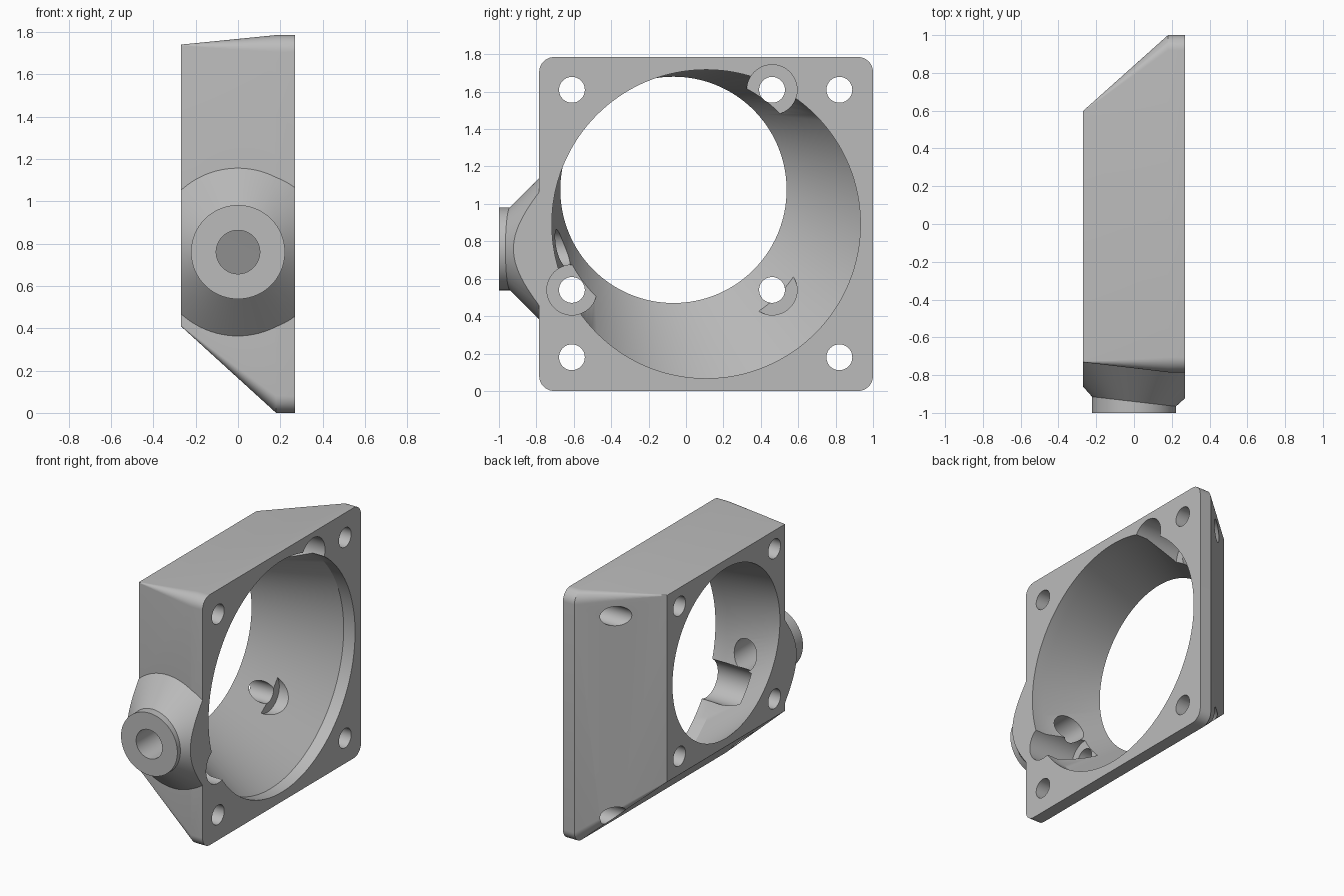
import bpy
import bmesh
from math import cos, sin, pi, radians

cube = bpy.data.objects.get("Cube")
if cube:
    bpy.data.objects.remove(cube, do_unlink=True)

X_BACK, X_STEP, X_FACE = -0.27, 0.18, 0.27   # small end, flange start, flange face
BIG, SMALL = (0.1075, 0.8925), (-0.067, 1.075)  # (y, z) centres of both ends
SHEAR = -0.115                                # boss follows the tilted front wall

grey = bpy.data.materials.new("light grey")
grey.use_nodes = True
grey.diffuse_color = (0.5, 0.5, 0.5, 1)
grey.node_tree.nodes["Principled BSDF"].inputs["Base Color"].default_value = grey.diffuse_color


def loft(name, rings):
    """Closed solid through rings that have equal point counts."""
    bm = bmesh.new()
    loops = [[bm.verts.new(p) for p in ring] for ring in rings]
    n = len(loops[0])
    for a, b in zip(loops, loops[1:]):
        for i in range(n):
            j = (i + 1) % n
            bm.faces.new((a[i], a[j], b[j], b[i]))
    bm.faces.new(loops[0])
    bm.faces.new(loops[-1])
    bmesh.ops.recalc_face_normals(bm, faces=bm.faces[:])
    mesh = bpy.data.meshes.new(name)
    bm.to_mesh(mesh)
    bm.free()
    mesh.materials.append(grey)
    obj = bpy.data.objects.new(name, mesh)
    bpy.context.collection.objects.link(obj)
    return obj


def circle(x, centre, r, n=96):
    return [(x, centre[0] + r * cos(2 * pi * i / n), centre[1] + r * sin(2 * pi * i / n))
            for i in range(n)]


def rounded_square(x, centre, half, r, steps=10):
    pts = []
    for k, (sy, sz) in enumerate([(1, 1), (-1, 1), (-1, -1), (1, -1)]):
        for i in range(steps + 1):
            a = (k + i / steps) * pi / 2
            pts.append((x, centre[0] + sy * (half - r) + r * cos(a),
                        centre[1] + sz * (half - r) + r * sin(a)))
    return pts


def front_ring(y, r, shear=0.0, n=96):
    """Circle around the boss axis, facing the front."""
    return [(r * cos(2 * pi * i / n), y + shear * r * cos(2 * pi * i / n),
             0.76 + r * sin(2 * pi * i / n)) for i in range(n)]


def combine(target, tool, operation):
    mod = target.modifiers.new(operation.lower(), "BOOLEAN")
    mod.operation, mod.solver, mod.object = operation, "EXACT", tool
    bpy.context.view_layer.objects.active = target
    bpy.ops.object.modifier_apply(modifier=mod.name)
    bpy.data.objects.remove(tool, do_unlink=True)


# Housing: rounded flange tapering to a smaller, offset square end
housing = loft("adapter_housing", [
    rounded_square(X_BACK, SMALL, 0.665, 0.004),
    rounded_square(X_STEP, BIG, 0.8925, 0.08),
    rounded_square(X_FACE, BIG, 0.8925, 0.08)])

# Conical boss with a short collar, trimmed flush with both end faces
boss = loft("side_boss", [
    front_ring(-1.0, 0.222),
    front_ring(-0.94, 0.222, SHEAR),
    front_ring(-0.74, 0.42, SHEAR)])
bm = bmesh.new()
bm.from_mesh(boss.data)
for side in (-1, 1):
    cut = bmesh.ops.bisect_plane(bm, geom=bm.verts[:] + bm.edges[:] + bm.faces[:],
                                 plane_co=(side * X_FACE, 0, 0), plane_no=(side, 0, 0),
                                 clear_outer=True)
    edges = [e for e in cut["geom_cut"] if isinstance(e, bmesh.types.BMEdge)]
    bmesh.ops.holes_fill(bm, edges=edges)
bmesh.ops.recalc_face_normals(bm, faces=bm.faces[:])
bm.to_mesh(boss.data)
bm.free()
combine(housing, boss, "UNION")


# Main air passage: straight at the flange, then a skewed taper
def bore_ring(t):
    centre = [s + (b - s) * t for s, b in zip(SMALL, BIG)]
    return circle(X_BACK + (X_STEP - X_BACK) * t, centre, 0.605 + 0.22 * t, 128)


combine(housing, loft("bore_cutter", [
    bore_ring(-0.2), bore_ring(1), circle(0.5, BIG, 0.825, 128)]), "DIFFERENCE")

# Hole through the boss into the passage
combine(housing, loft("boss_hole_cutter", [
    front_ring(-1.2, 0.103), front_ring(-0.45, 0.103)]), "DIFFERENCE")

# Plain flange screw holes
for y in (-0.61, 0.82):
    for z in (0.18, 1.61):
        combine(housing, loft("screw_hole_cutter", [
            circle(-0.5, (y, z), 0.069, 48), circle(0.5, (y, z), 0.069, 48)]), "DIFFERENCE")

# Counterbored screw holes of the small end
for spot in ((-0.61, 0.54), (0.46, 0.54), (0.46, 1.61)):
    combine(housing, loft("counterbore_cutter", [
        circle(-0.5, spot, 0.069, 48), circle(-0.09, spot, 0.069, 48),
        circle(-0.09, spot, 0.134, 48), circle(0.5, spot, 0.134, 48)]), "DIFFERENCE")

bpy.ops.object.select_all(action="DESELECT")
housing.select_set(True)
bpy.context.view_layer.objects.active = housing
bpy.ops.object.shade_smooth_by_angle(angle=radians(25))
